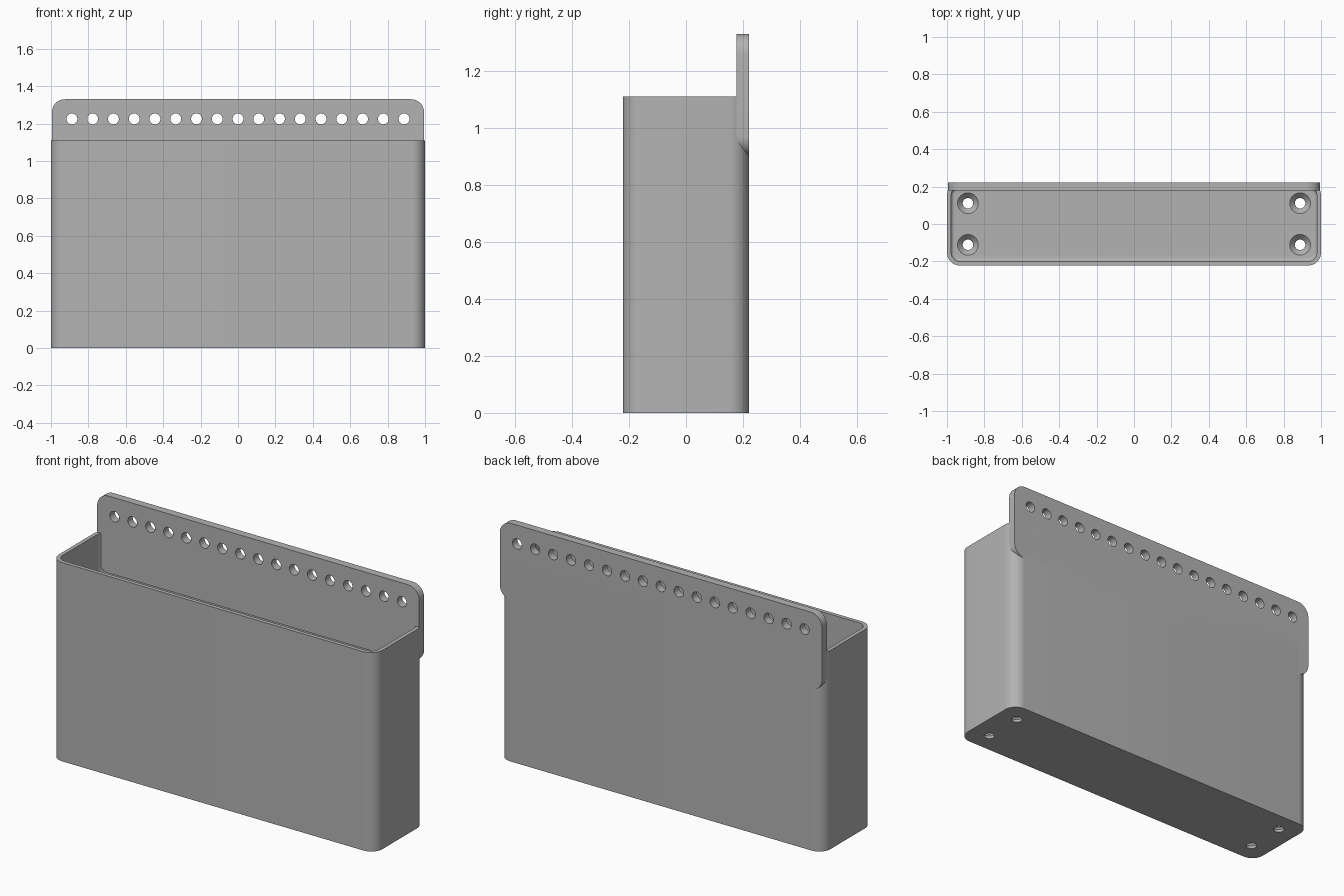
import bpy, bmesh, math
from mathutils import Matrix, Vector

cube = bpy.data.objects.get("Cube")
if cube:
    bpy.data.objects.remove(cube, do_unlink=True)

WIDTH, DEPTH, HEIGHT = 1.0, 0.222, 1.11   # half width, half depth, height
WALL, FLOOR, RADIUS = 0.022, 0.044, 0.07
PITCH = 0.111

grey = bpy.data.materials.new("plain grey")
grey.use_nodes = True
grey.diffuse_color = (0.45, 0.45, 0.45, 1)
grey.node_tree.nodes["Principled BSDF"].inputs["Base Color"].default_value = grey.diffuse_color


def make_object(name, bm):
    bmesh.ops.recalc_face_normals(bm, faces=bm.faces)
    mesh = bpy.data.meshes.new(name)
    bm.to_mesh(mesh)
    bm.free()
    mesh.materials.append(grey)
    obj = bpy.data.objects.new(name, mesh)
    bpy.context.collection.objects.link(obj)
    return obj


def rounded_prism(half_x, half_y, radius, height, steps=10):
    """Rounded rectangle in the xy plane, extruded up from z = 0."""
    bm = bmesh.new()
    ring = []
    for i, (sx, sy) in enumerate([(1, 1), (-1, 1), (-1, -1), (1, -1)]):
        for s in range(steps + 1):
            a = math.pi / 2 * (i + s / steps)
            ring.append(bm.verts.new((sx * (half_x - radius) + radius * math.cos(a),
                                      sy * (half_y - radius) + radius * math.sin(a), 0)))
    base = bm.faces.new(ring)
    top = bmesh.ops.extrude_face_region(bm, geom=[base])["geom"]
    bmesh.ops.translate(bm, vec=(0, 0, height),
                        verts=[v for v in top if isinstance(v, bmesh.types.BMVert)])
    return bm


def add_cone(bm, r_low, r_high, depth, matrix):
    bmesh.ops.create_cone(bm, cap_ends=True, segments=32, radius1=r_low,
                          radius2=r_high, depth=depth, matrix=matrix)


def cut(obj, cutter):
    mod = obj.modifiers.new("cut", 'BOOLEAN')
    mod.operation, mod.solver, mod.object = 'DIFFERENCE', 'EXACT', cutter
    bpy.ops.object.select_all(action='DESELECT')
    bpy.context.view_layer.objects.active = obj
    obj.select_set(True)
    bpy.ops.object.modifier_apply(modifier=mod.name)
    bpy.data.objects.remove(cutter, do_unlink=True)


def smooth(obj):
    bpy.ops.object.select_all(action='DESELECT')
    bpy.context.view_layer.objects.active = obj
    obj.select_set(True)
    bpy.ops.object.shade_smooth_by_angle(angle=math.radians(30))


# Open box with rounded upright corners
box = make_object("box", rounded_prism(WIDTH, DEPTH, RADIUS, HEIGHT))

# Hollow with a soft edge around the floor
bm = rounded_prism(WIDTH - WALL, DEPTH - WALL, RADIUS - WALL, HEIGHT)
rim = [e for e in bm.edges if all(v.co.z < 0.01 for v in e.verts)]
bmesh.ops.bevel(bm, geom=rim, offset=0.018, segments=5, profile=0.5, affect='EDGES')
bmesh.ops.translate(bm, vec=(0, 0, FLOOR), verts=bm.verts)
cut(box, make_object("hollow_cutter", bm))

# Countersunk screw holes in the floor
for radii, depth, z in [((0.028, 0.028), 0.2, 0.0), ((0.028, 0.056), 0.03, FLOOR - 0.0145)]:
    bm = bmesh.new()
    for sx in (-1, 1):
        for sy in (-1, 1):
            add_cone(bm, *radii, depth, Matrix.Translation((sx * 8 * PITCH, sy * PITCH, z)))
    cut(box, make_object("screw_cutter", bm))
smooth(box)

# Hanging plate: a rounded rectangle stood upright along the back
low, high, thick = 0.9, 1.33, 0.044
bm = rounded_prism(0.995, (high - low) / 2, RADIUS, thick)
stand = Matrix.Translation((0, DEPTH, (low + high) / 2)) @ Matrix.Rotation(math.pi / 2, 4, 'X')
bmesh.ops.transform(bm, matrix=stand, verts=bm.verts)
plate = make_object("hanging_plate", bm)

# Row of round holes through the plate
bm = bmesh.new()
for i in range(-8, 9):
    add_cone(bm, 0.029, 0.029, 0.2, Matrix.Translation((i * PITCH, DEPTH, 1.225))
             @ Matrix.Rotation(math.pi / 2, 4, 'X'))
cut(plate, make_object("plate_hole_cutter", bm))
smooth(plate)
